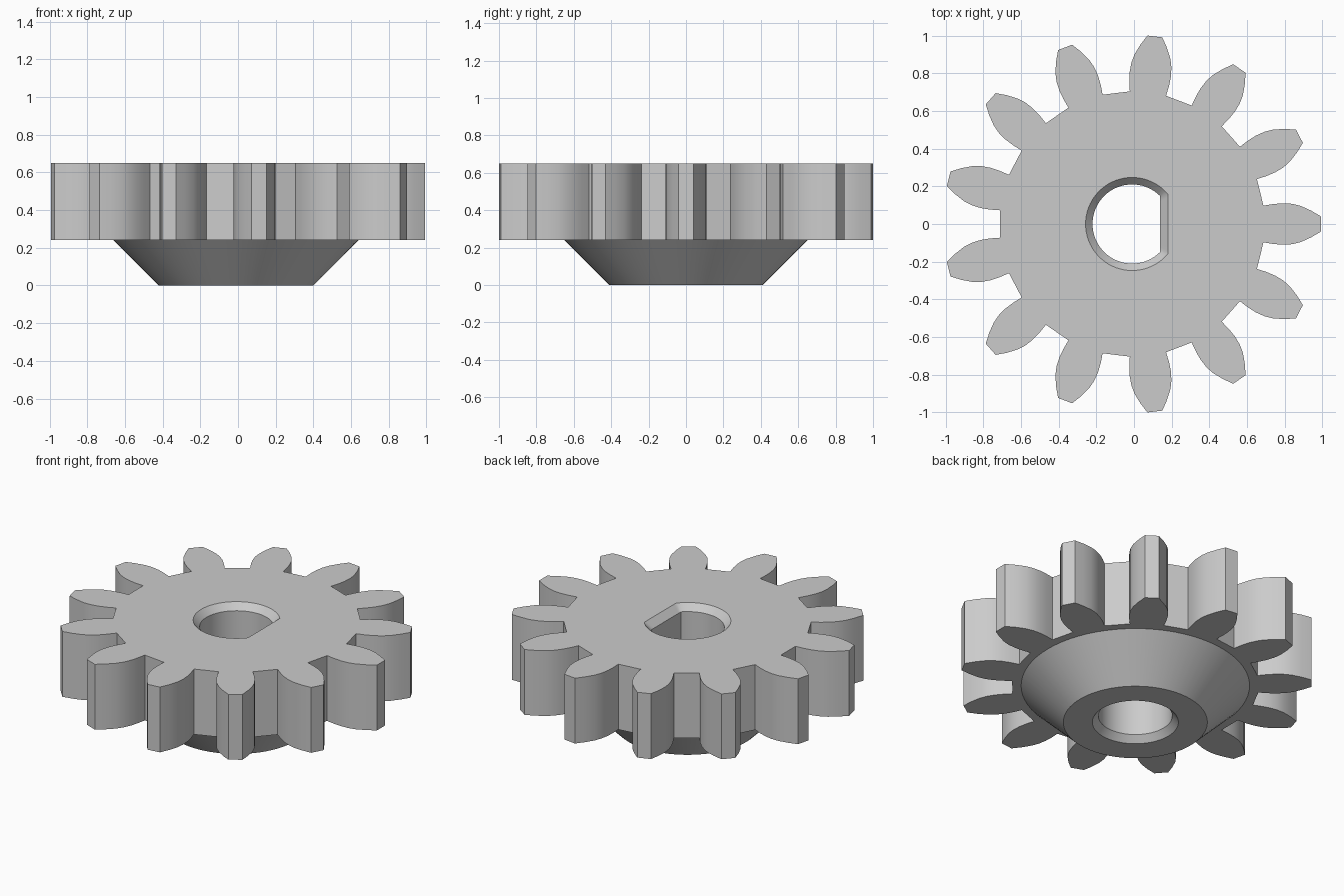
import bpy
import bmesh
from math import cos, sin, pi, radians
from mathutils import Matrix, Vector

cube = bpy.data.objects.get("Cube")
if cube:
    bpy.data.objects.remove(cube)

TEETH = 13
CENTRE_X = -0.01
HUB_TOP, GEAR_TOP = 0.24, 0.65
SEGMENTS = 72
# Half a tooth: distance along its axis, half width
FLANK = [(0.697, 0.097), (0.75, 0.106), (0.80, 0.110), (0.85, 0.107),
         (0.895, 0.096), (0.95, 0.071), (1.0024, 0.040)]

bm = bmesh.new()


def circle(radius, z, flat=9.0):
    """Ring of vertices, optionally cut by a flat on the +x side."""
    angles = [2 * pi * i / SEGMENTS for i in range(SEGMENTS)]
    return [bm.verts.new((min(radius * cos(a), flat) + CENTRE_X, radius * sin(a), z))
            for a in angles]


def gear_loop(z):
    tooth = [(x, -y) for x, y in FLANK] + [(x, y) for x, y in reversed(FLANK)]
    verts = []
    for i in range(TEETH):
        turn = Matrix.Rotation(2 * pi * i / TEETH, 3, 'Z')
        verts += [bm.verts.new(turn @ Vector((x, y, z)) + Vector((CENTRE_X, 0, 0)))
                  for x, y in tooth]
    return verts


def loft(a, b):
    for i in range(len(a)):
        j = (i + 1) % len(a)
        bm.faces.new((a[i], a[j], b[j], b[i]))


def cap(*loops):
    """Flat face between an outer loop and a hole."""
    edges = [bm.edges.get((v, loop[i - 1])) for loop in loops for i, v in enumerate(loop)]
    bmesh.ops.triangle_fill(bm, use_beauty=True, edges=edges)


# Toothed wheel wall
lower, upper = gear_loop(HUB_TOP), gear_loop(GEAR_TOP)
loft(lower, upper)

# Conical hub, chamfered round bore, then the bore with a flat
rings = [circle(0.65, HUB_TOP), circle(0.41, 0), circle(0.245, 0),
         circle(0.21, 0.04), circle(0.21, HUB_TOP),
         circle(0.21, HUB_TOP, 0.1485), circle(0.21, GEAR_TOP - 0.04, 0.1485),
         circle(0.247, GEAR_TOP, 0.19)]
for a, b in zip(rings, rings[1:]):
    loft(a, b)

# Wheel faces
cap(lower, rings[0])
cap(upper, rings[-1])

bmesh.ops.remove_doubles(bm, verts=bm.verts, dist=0.0001)
bmesh.ops.recalc_face_normals(bm, faces=bm.faces)

mesh = bpy.data.meshes.new("spur_gear")
bm.to_mesh(mesh)
bm.free()
gear = bpy.data.objects.new("spur_gear", mesh)
bpy.context.collection.objects.link(gear)

# Plain grey
grey = bpy.data.materials.new("plain_grey")
grey.use_nodes = True
colour = (0.6, 0.6, 0.6, 1)
grey.diffuse_color = colour
grey.node_tree.nodes["Principled BSDF"].inputs["Base Color"].default_value = colour
mesh.materials.append(grey)

bpy.ops.object.select_all(action='DESELECT')
gear.select_set(True)
bpy.context.view_layer.objects.active = gear
bpy.ops.object.shade_smooth_by_angle(angle=radians(25))
